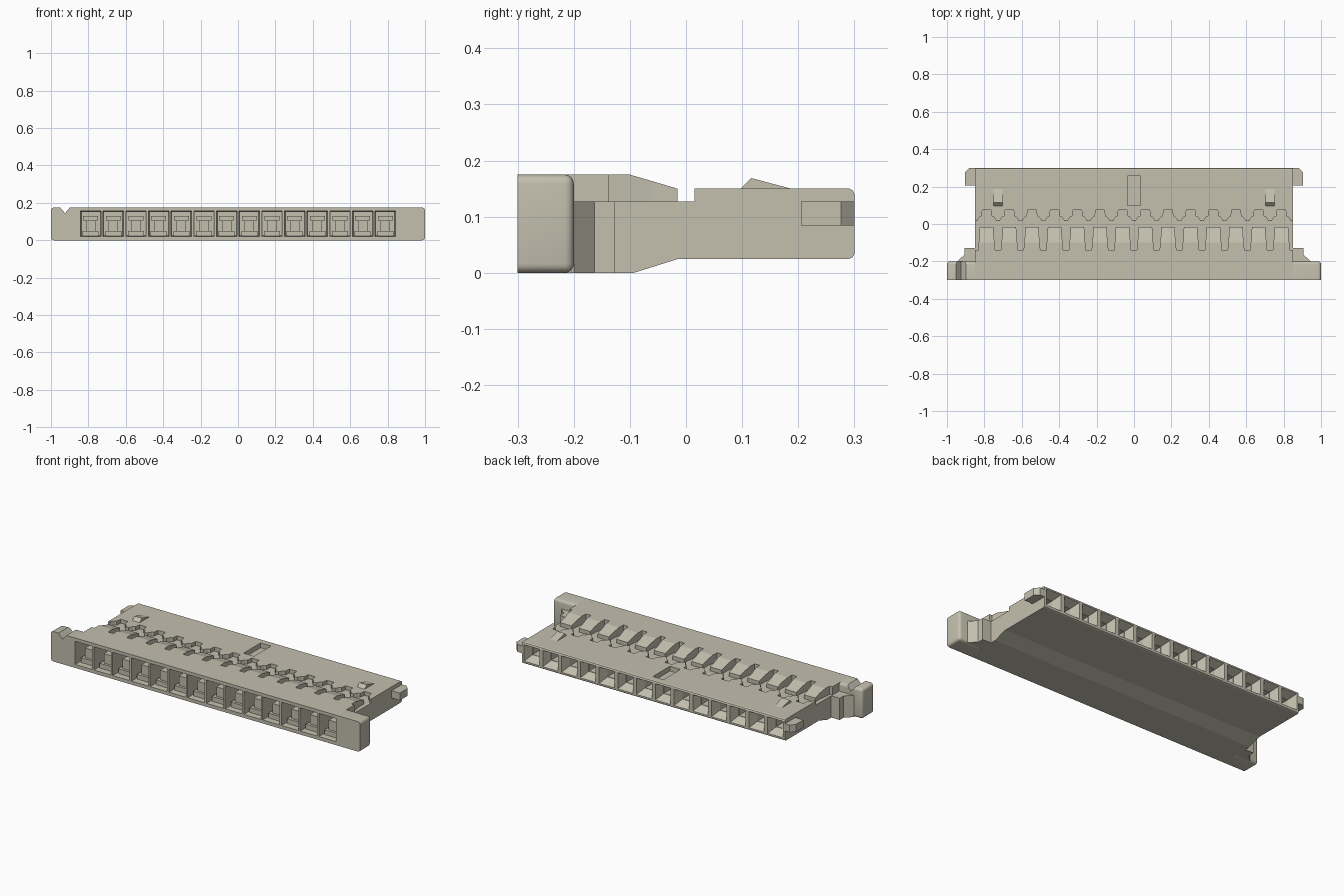
import bpy, bmesh, math

cube = bpy.data.objects.get("Cube")
if cube:
    bpy.data.objects.remove(cube, do_unlink=True)

PITCH, COUNT = 0.1212, 14
CELLS = [(i - (COUNT - 1) / 2) * PITCH for i in range(COUNT)]
SLOTS = [(i - COUNT / 2) * PITCH for i in range(COUNT + 1)]

mat = bpy.data.materials.new("warm beige plastic")
mat.use_nodes = True
COLOR = (0.55, 0.53, 0.43, 1)
mat.diffuse_color = COLOR
bsdf = mat.node_tree.nodes["Principled BSDF"]
bsdf.inputs["Base Color"].default_value = COLOR
bsdf.inputs["Roughness"].default_value = 0.6


def loft(bm, a, b):
    """Closed solid between two matching loops of 3D points."""
    va = [bm.verts.new(p) for p in a]
    vb = [bm.verts.new(p) for p in b]
    n = len(va)
    bm.faces.new(va)
    bm.faces.new(vb[::-1])
    for i in range(n):
        bm.faces.new((va[i], vb[i], vb[(i + 1) % n], va[(i + 1) % n]))


def prism_x(bm, pts, x0, x1):
    loft(bm, [(x0, y, z) for y, z in pts], [(x1, y, z) for y, z in pts])


def prism_z(bm, pts, z0, z1):
    loft(bm, [(x, y, z0) for x, y in pts], [(x, y, z1) for x, y in pts])


def rect_y(x, half, z0, z1, y):
    return [(x - half, y, z0), (x + half, y, z0), (x + half, y, z1), (x - half, y, z1)]


def box(bm, x, half, y0, y1, z0, z1):
    loft(bm, rect_y(x, half, z0, z1, y0), rect_y(x, half, z0, z1, y1))


def finish(bm, name):
    bmesh.ops.recalc_face_normals(bm, faces=bm.faces)
    me = bpy.data.meshes.new(name)
    bm.to_mesh(me)
    bm.free()
    me.materials.append(mat)
    ob = bpy.data.objects.new(name, me)
    bpy.context.collection.objects.link(ob)
    return ob


def activate(ob):
    bpy.ops.object.select_all(action='DESELECT')
    ob.select_set(True)
    bpy.context.view_layer.objects.active = ob


def cut(ob, bm):
    cutter = finish(bm, "cutter")
    cutter.hide_render = True
    mod = ob.modifiers.new("cut", 'BOOLEAN')
    mod.operation, mod.solver, mod.object = 'DIFFERENCE', 'EXACT', cutter
    activate(ob)
    bpy.ops.object.modifier_apply(modifier=mod.name)
    bpy.data.objects.remove(cutter, do_unlink=True)


# Main housing: side profile swept across the width
bm = bmesh.new()
profile = [(-0.3, 0), (-0.093, 0), (-0.013, 0.025), (0.291, 0.025), (0.297, 0.028), (0.3, 0.034),
           (0.3, 0.141), (0.297, 0.147), (0.291, 0.15), (0.015, 0.15), (0.015, 0.127),
           (-0.015, 0.127), (-0.015, 0.15), (-0.1, 0.175), (-0.3, 0.175)]
prism_x(bm, profile, -0.85, 0.85)
housing = finish(bm, "housing")

# Front cavities
bm = bmesh.new()
for x in CELLS:
    loft(bm, rect_y(x, 0.055, 0.02, 0.156, -0.31), rect_y(x, 0.05, 0.025, 0.15, -0.165))
cut(housing, bm)

# Rear funnels, each narrowing into a straight bore
bm = bmesh.new()
for x in CELLS:
    loft(bm, rect_y(x, 0.05, 0.04, 0.137, 0.302), rect_y(x, 0.03, 0.065, 0.115, 0.25))
cut(housing, bm)
bm = bmesh.new()
for x in CELLS:
    box(bm, x, 0.028, 0.12, 0.26, 0.067, 0.113)
cut(housing, bm)

# Tapered slots between the top fingers, and scalloped notches behind them
bm = bmesh.new()
for x in SLOTS:
    half = [(0.016, -0.138), (0.018, -0.1), (0.023, -0.06), (0.024, 0.0)]
    prism_z(bm, [(x + a, y) for a, y in half] + [(x - a, y) for a, y in half[::-1]], 0.127, 0.2)
cut(housing, bm)
bm = bmesh.new()
for x in CELLS:
    half = [(0.052, 0.005), (0.05, 0.019), (0.038, 0.037), (0.027, 0.042), (0.023, 0.075)]
    prism_z(bm, [(x + a, y) for a, y in half] + [(x - a, y) for a, y in half[::-1]], 0.127, 0.2)
cut(housing, bm)

# Shallow pocket in the middle of the top
bm = bmesh.new()
box(bm, 0, 0.034, 0.1, 0.257, 0.122, 0.2)
cut(housing, bm)

# Stepped contact supports inside the front cavities
bm = bmesh.new()
for x in CELLS:
    box(bm, x, 0.043, -0.265, -0.16, 0.022, 0.05)
    box(bm, x, 0.026, -0.25, -0.16, 0.05, 0.105)
    box(bm, x, 0.04, -0.2, -0.16, 0.105, 0.13)
finish(bm, "contact_supports")

for side, label in ((1, "left"), (-1, "right")):
    # End block of the front flange, with rounded outer and rear edges
    bm = bmesh.new()
    box(bm, side * 0.925, 0.075, -0.3, -0.2, 0, 0.175)
    edges = []
    for e in bm.edges:
        mid = (e.verts[0].co + e.verts[1].co) / 2
        outer = abs(abs(mid.x) - 1) < 1e-4 and mid.y > -0.29
        rear = mid.y > -0.201 and abs(mid.x) > 0.86
        if outer or rear:
            edges.append(e)
    bmesh.ops.bevel(bm, geom=edges, offset=0.016, segments=4, profile=0.5, affect='EDGES')
    block = finish(bm, label + "_flange_end")
    if side < 0:
        # V groove marking the first position
        bm = bmesh.new()
        groove = [(-0.955, 0.18), (-0.925, 0.145), (-0.895, 0.18)]
        loft(bm, [(x, -0.32, z) for x, z in groove], [(x, -0.18, z) for x, z in groove])
        cut(block, bm)
    activate(block)
    bpy.ops.object.shade_smooth_by_angle(angle=math.radians(35))

    # Gusset behind the flange
    bm = bmesh.new()
    gusset = [(0.85, -0.205), (0.945, -0.205), (0.945, -0.2), (0.905, -0.163),
              (0.905, -0.127), (0.85, -0.127)]
    prism_z(bm, [(side * x, y) for x, y in gusset], 0, 0.127)
    finish(bm, label + "_gusset")

    # Rear ear with a chamfered corner
    bm = bmesh.new()
    ear = [(0.85, 0.205), (0.903, 0.205), (0.903, 0.276), (0.88, 0.3), (0.85, 0.3)]
    prism_z(bm, [(side * x, y) for x, y in ear], 0.084, 0.127)
    finish(bm, label + "_rear_ear")

    # Latch ramp on the top
    bm = bmesh.new()
    x = side * 0.727
    prism_x(bm, [(0.097, 0.148), (0.097, 0.15), (0.116, 0.169), (0.187, 0.15), (0.187, 0.148)],
            x - 0.024, x + 0.024)
    finish(bm, label + "_latch_ramp")
